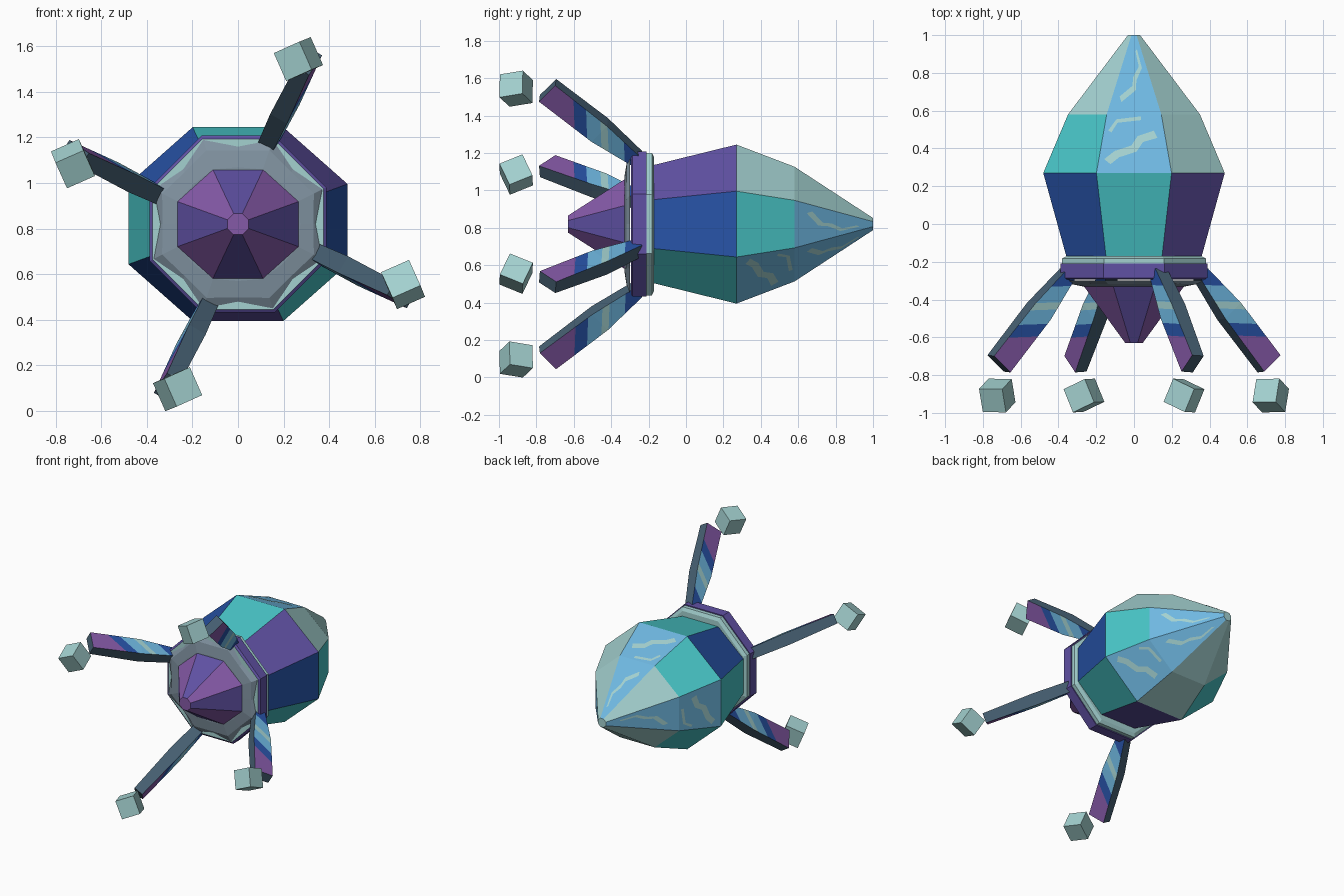
import bpy, bmesh, math
from mathutils import Vector, Matrix

cube = bpy.data.objects.get("Cube")
if cube:
    bpy.data.objects.remove(cube, do_unlink=True)

MID = 0.82  # height of the long axis


def material(name, *rgb):
    lin = [(c / 255) ** 2.2 for c in rgb] + [1.0]
    m = bpy.data.materials.new(name)
    m.use_nodes = True
    m.diffuse_color = lin
    m.node_tree.nodes["Principled BSDF"].inputs["Base Color"].default_value = lin
    return m


MATS = [material("pale_teal", 162, 208, 207), material("teal", 74, 196, 198),
        material("sky_blue", 110, 182, 224), material("deep_blue", 44, 84, 166),
        material("violet", 96, 82, 162), material("plum", 132, 90, 166),
        material("dark_slate", 72, 96, 114), material("grey", 128, 146, 160)]
PALE, TEAL, SKY, BLUE, VIOLET, PLUM, SLATE, GREY = range(len(MATS))


def finish(name, bm, recalc=True):
    if recalc:
        bmesh.ops.recalc_face_normals(bm, faces=bm.faces)
    me = bpy.data.meshes.new(name)
    bm.to_mesh(me)
    bm.free()
    for m in MATS:
        me.materials.append(m)
    ob = bpy.data.objects.new(name, me)
    bpy.context.collection.objects.link(ob)
    return ob


def corner(j, y, rx, rz, n=8):
    a = (j - 0.5) * math.tau / n
    return Vector((rx * math.sin(a), y, MID + rz * math.cos(a)))


def lathe(name, rings, colour, front, back, n=8, dip=None):
    """Skin n-sided rings (y, rx, rz); colour(band, side) picks each face's colour."""
    bm = bmesh.new()
    loops = []
    for i, (y, rx, rz) in enumerate(rings):
        loop = []
        for j in range(n):
            f = dip[i] if dip and j % 2 else 1
            # sixteen-sided rings are shifted so their points meet the octagon corners
            loop.append(bm.verts.new(corner(j + (0 if n == 8 else 1.5), y, rx * f, rz * f, n)))
        loops.append(loop)
    for b in range(len(rings) - 1):
        for j in range(n):
            k = (j + 1) % n
            f = bm.faces.new((loops[b][j], loops[b][k], loops[b + 1][k], loops[b + 1][j]))
            f.material_index = colour(b, j)
    bm.faces.new(loops[0]).material_index = front
    bm.faces.new(loops[-1]).material_index = back
    return finish(name, bm)


# Hull: sides are numbered from the top towards +x
HULL = [(-0.18, 0.385, 0.34), (0.27, 0.52, 0.46), (0.58, 0.378, 0.332), (1.0, 0.035, 0.035)]
BANDS = [
    [TEAL, VIOLET, BLUE, TEAL, VIOLET, BLUE, TEAL, BLUE],
    [SKY, PALE, TEAL, SKY, PALE, TEAL, SKY, TEAL],
    [SKY, PALE, SKY, SKY, PALE, PALE, SKY, PALE],
]
lathe("hull", HULL, lambda b, j: BANDS[b][j], PALE, PALE)

# Collar of two octagonal bands
lathe("collar", [(-0.295, 0.405, 0.405), (-0.285, 0.42, 0.42), (-0.21, 0.42, 0.42)],
      lambda b, j: VIOLET, PALE, VIOLET)
lathe("collar_trim", [(-0.21, 0.412, 0.412), (-0.182, 0.412, 0.412), (-0.17, 0.385, 0.385)],
      lambda b, j: PALE, PALE, PALE)

# Star shaped plate and front cone
lathe("star_plate", [(-0.33, 0.285, 0.26), (-0.318, 0.36, 0.35), (-0.3, 0.4, 0.4)],
      lambda b, j: GREY, GREY, GREY, n=16, dip=[0.96, 0.92, 0.85])
lathe("front_cone", [(-0.63, 0.05, 0.05), (-0.32, 0.295, 0.265)],
      lambda b, j: PLUM if j % 2 else VIOLET, PLUM, VIOLET)


# Painted squiggles on the nose
def on_hull(side, u, y):
    for (y0, ax, az), (y1, bx, bz) in zip(HULL, HULL[1:]):
        if y <= y1:
            break
    t = (y - y0) / (y1 - y0)
    rx, rz = ax + (bx - ax) * t, az + (bz - az) * t
    p = corner(side, y, rx, rz).lerp(corner(side + 1, y, rx, rz), (u + 1) / 2)
    a = side * math.tau / 8
    return p + 0.004 * Vector((math.sin(a), 0, math.cos(a)))


def squiggle(name, side, path, width):
    half = 0.15
    pts = [Vector((u * half, y)) for u, y in path]
    bm = bmesh.new()
    rows = []
    for i, p in enumerate(pts):
        d = (pts[min(i + 1, len(pts) - 1)] - pts[max(i - 1, 0)]).normalized()
        off = Vector((-d.y, d.x)) * width / 2
        rows.append([bm.verts.new(on_hull(side, q.x / half, q.y)) for q in (p + off, p - off)])
    out = Vector((math.sin(side * math.tau / 8), 0, math.cos(side * math.tau / 8)))
    for a, b in zip(rows, rows[1:]):
        f = bm.faces.new((a[0], a[1], b[1], b[0]))
        f.material_index = PALE
        f.normal_update()
        if f.normal.dot(out) < 0:
            f.normal_flip()
    finish(name, bm, recalc=False)


LOW = [(-0.75, 0.33), (-0.5, 0.37), (0, 0.4), (0.2, 0.45), (0.7, 0.475)]
MIDDLE = [(-0.8, 0.49), (-0.6, 0.545), (0.25, 0.56)]
TIP = [(-0.6, 0.66), (0, 0.72), (0.05, 0.77), (0.5, 0.83), (0.3, 0.92)]
for side in (0, 2, 3, 6):
    squiggle(f"tip_squiggle_{side}", side, TIP, 0.035)
    if side != 2:
        squiggle(f"low_squiggle_{side}", side, LOW, 0.04)
        squiggle(f"middle_squiggle_{side}", side, MIDDLE, 0.02)

# Four arms, each a tapered bar with slanting colour bands on its two broad sides
BASE, END = Vector((0.13, -0.26, 1.17)), Vector((0.31, -0.74, 1.535))
CUTS = [0.14, 0.32, 0.4, 0.56, 0.7]
STRIPES = [BLUE, SKY, PALE, SKY, BLUE, PLUM]


def spin(quarter):
    c = Vector((0, 0, MID))
    return (Matrix.Translation(c) @ Matrix.Rotation(quarter * math.pi / 2, 4, 'Y')
            @ Matrix.Translation(-c))


def arm(quarter):
    axis = (END - BASE).normalized()
    length = (END - BASE).length
    radial = Vector((0.39, 0, 0.92))
    outer = (radial - axis * radial.dot(axis)).normalized()
    tang = axis.cross(outer)
    if tang.x < 0:
        tang = -tang
    turn = math.radians(10)
    broad = tang * math.cos(turn) - outer * math.sin(turn)
    narrow = tang * math.sin(turn) + outer * math.cos(turn)
    bm = bmesh.new()
    loops = []
    for t, w, d in ((0, 0.07, 0.075), (0.42, 0.13, 0.085), (1, 0.135, 0.07)):
        c = BASE.lerp(END, t)
        loops.append([bm.verts.new(c + narrow * a * w / 2 + broad * b * d / 2)
                      for a, b in ((1, 1), (-1, 1), (-1, -1), (1, -1))])
    bm.faces.new(loops[0])
    bm.faces.new(loops[-1])
    for a, b in zip(loops, loops[1:]):
        for j in range(4):
            k = (j + 1) % 4
            bm.faces.new((a[j], a[k], b[k], b[j]))
    slant = axis - narrow * 0.9
    for t in CUTS:
        bmesh.ops.bisect_plane(bm, geom=bm.verts[:] + bm.edges[:] + bm.faces[:],
                               plane_co=BASE.lerp(END, t), plane_no=slant)
    bmesh.ops.recalc_face_normals(bm, faces=bm.faces)
    for f in bm.faces:
        f.material_index = SLATE
        if abs(f.normal.dot(broad)) > 0.8:
            t = (f.calc_center_median() - BASE).dot(slant) / length
            f.material_index = STRIPES[sum(t > c for c in CUTS)]
    bm.transform(spin(quarter))
    finish(f"arm_{quarter + 1}", bm)


# Floating tilted cube ahead of each arm
def floating_cube(quarter):
    e1 = Vector((0.05, 0.123, 0.02)).normalized()
    e2 = Vector((-0.053, 0.005, 0.123))
    e2 = (e2 - e1 * e2.dot(e1)).normalized()
    tilt = Matrix((e1, e2, e1.cross(e2))).transposed().to_4x4()
    bm = bmesh.new()
    bmesh.ops.create_cube(bm, size=0.134)
    bm.transform(spin(quarter) @ Matrix.Translation((0.265, -0.908, 1.544)) @ tilt)
    finish(f"floating_cube_{quarter + 1}", bm)


for q in range(4):
    arm(q)
    floating_cube(q)
